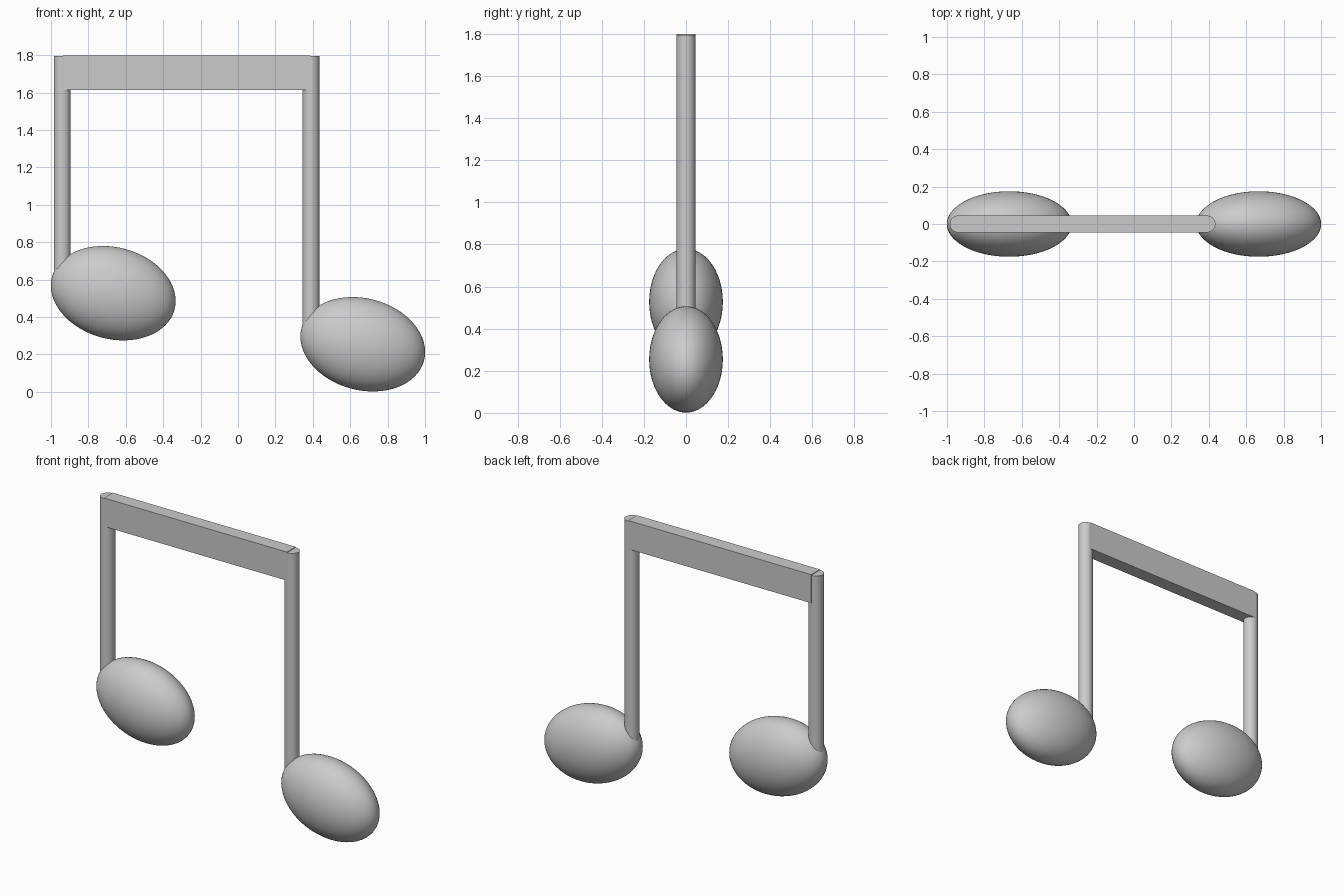
import bpy, math

if "Cube" in bpy.data.objects:
    bpy.data.objects.remove(bpy.data.objects["Cube"])

R = 0.045      # stem radius
TOP = 1.795    # stem top


def note(side, head_x, head_z, stem_x):
    # Tilted ellipsoid note head
    bpy.ops.mesh.primitive_uv_sphere_add(segments=64, ring_count=32, radius=1,
                                         location=(head_x, 0, head_z),
                                         rotation=(0, math.radians(15), 0))
    head = bpy.context.object
    head.name = side + "_note_head"
    head.scale = (0.339, 0.175, 0.245)
    bpy.ops.object.shade_smooth()

    # Round stem, ending just inside the head
    bottom = head_z + 0.05
    bpy.ops.mesh.primitive_cylinder_add(vertices=48, radius=R, depth=TOP - bottom,
                                        location=(stem_x, 0, (TOP + bottom) / 2))
    bpy.context.object.name = side + "_stem"
    bpy.ops.object.shade_smooth_by_angle()


note("left", -0.667, 0.527, -0.94)
note("right", 0.667, 0.254, 0.39)

# Flat beam joining the stems
x0, x1, z0, z1 = -0.935, 0.385, 1.613, 1.799
bpy.ops.mesh.primitive_cube_add(size=1, location=((x0 + x1) / 2, 0, (z0 + z1) / 2))
beam = bpy.context.object
beam.name = "beam"
beam.scale = (x1 - x0, 2 * R, z1 - z0)
